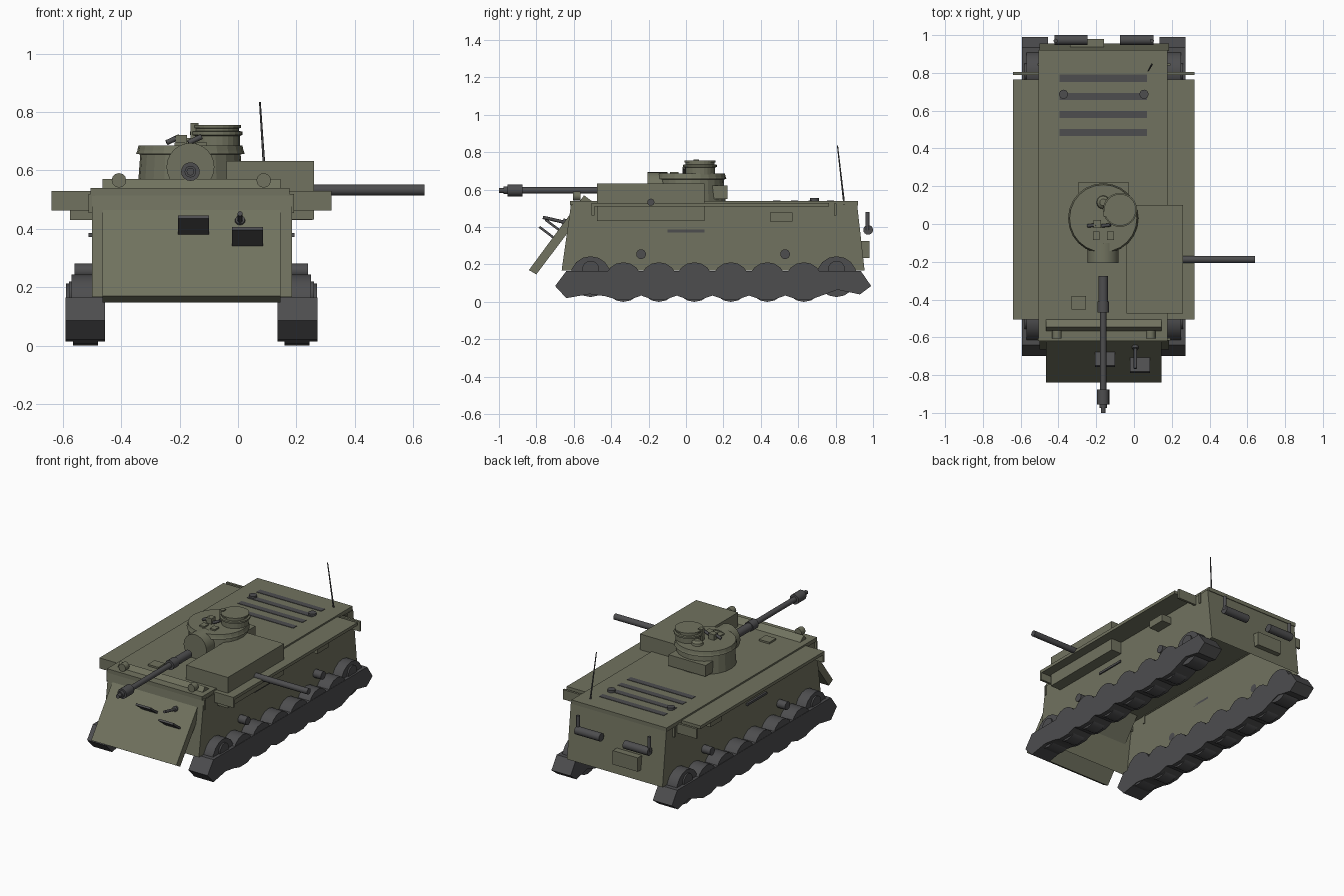
import bpy, bmesh, math
from mathutils import Vector

if "Cube" in bpy.data.objects:
    bpy.data.objects.remove(bpy.data.objects["Cube"])

CX = -0.16  # centre line of the vehicle


def material(name, rgb):
    m = bpy.data.materials.new(name)
    m.diffuse_color = (*rgb, 1)
    m.use_nodes = True
    m.node_tree.nodes["Principled BSDF"].inputs["Base Color"].default_value = m.diffuse_color
    return m


OLIVE = material("olive_paint", (0.165, 0.17, 0.115))
DARK = material("dark_steel", (0.075, 0.075, 0.078))


def finish(name, bm, mat):
    bmesh.ops.recalc_face_normals(bm, faces=bm.faces)
    me = bpy.data.meshes.new(name)
    bm.to_mesh(me)
    bm.free()
    me.materials.append(mat)
    ob = bpy.data.objects.new(name, me)
    bpy.context.collection.objects.link(ob)
    return ob


def box(name, x, y, z, mat=OLIVE):
    """Box from (min, max) ranges."""
    bm = bmesh.new()
    bmesh.ops.create_cube(bm, size=1)
    for v in bm.verts:
        v.co = [(r[0] + r[1]) / 2 + c * (r[1] - r[0]) for r, c in zip((x, y, z), v.co)]
    return finish(name, bm, mat)


def profile(name, pts, x0, x1, mat=OLIVE, open_ends=False):
    """Side (y, z) outline extruded across x; open_ends drops level faces."""
    bm = bmesh.new()
    face = bm.faces.new([bm.verts.new((x0, y, z)) for y, z in pts])
    new = bmesh.ops.extrude_face_region(bm, geom=[face], use_keep_orig=True)["geom"]
    bmesh.ops.translate(bm, vec=(x1 - x0, 0, 0),
                        verts=[g for g in new if isinstance(g, bmesh.types.BMVert)])
    bmesh.ops.recalc_face_normals(bm, faces=bm.faces)
    if open_ends:
        level = [f for f in bm.faces if abs(f.normal.z) > 0.9]
        bmesh.ops.delete(bm, geom=level, context='FACES')
    return finish(name, bm, mat)


def rod(name, a, b, r, mat=OLIVE, r2=None, n=16):
    """Cylinder or cone between two points."""
    a, b = Vector(a), Vector(b)
    bm = bmesh.new()
    bmesh.ops.create_cone(bm, cap_ends=True, segments=n, radius1=r,
                          radius2=r if r2 is None else r2, depth=(b - a).length)
    q = Vector((0, 0, 1)).rotation_difference(b - a)
    for v in bm.verts:
        v.co = q @ v.co + (a + b) / 2
    ob = finish(name, bm, mat)
    for p in ob.data.polygons:
        p.use_smooth = len(p.vertices) == 4
    return ob


def lathe(name, x, y, steps, mat=OLIVE, n=24):
    """Stacked rings (radius, z) about a vertical axis."""
    bm = bmesh.new()
    rings = [[bm.verts.new((x + r * math.cos(i * math.tau / n), y + r * math.sin(i * math.tau / n), z))
              for i in range(n)] for r, z in steps]
    for lo, hi in zip(rings, rings[1:]):
        for i in range(n):
            bm.faces.new((lo[i], lo[(i + 1) % n], hi[(i + 1) % n], hi[i]))
    bm.faces.new(rings[0])
    bm.faces.new(rings[-1])
    return finish(name, bm, mat)


# Hull shell (open underneath), deck and sloped front plate
profile("hull", [(-0.665, 0.167), (-0.615, 0.52), (0.915, 0.52), (0.955, 0.167)],
        CX - 0.34, CX + 0.345, open_ends=True)
box("deck", (CX - 0.345, CX + 0.337), (-0.62, 0.92), (0.515, 0.54))
profile("front_plate", [(-0.84, 0.17), (-0.80, 0.147), (-0.505, 0.54), (-0.545, 0.57)], CX - 0.305, CX + 0.305)

# Running gear and fenders, both sides
wheel_y = [-0.335, -0.145, 0.045, 0.24, 0.435, 0.63]
track = [(-0.64, 0.165), (-0.70, 0.085), (-0.64, 0.02), (-0.515, 0.042), (-0.43, 0.03)]
for y in wheel_y:
    track += [(y - 0.04, 0.014), (y + 0.04, 0.014), (y + 0.096, 0.034)]
track += [(0.81, 0.065), (0.93, 0.04), (0.99, 0.085), (0.935, 0.165)]
for side, s in (("left", -1), ("right", 1)):
    def xr(a, b):
        return tuple(sorted((CX + s * a, CX + s * b)))
    profile(side + "_track", track, *xr(0.295, 0.432), DARK)
    for i, y in enumerate(wheel_y):
        rod(f"{side}_road_wheel_{i}", (CX + s * 0.30, y, 0.113), (CX + s * 0.43, y, 0.113), 0.099, DARK)
        rod(f"{side}_wheel_tread_{i}", (CX + s * 0.32, y, 0.10), (CX + s * 0.405, y, 0.10), 0.10, DARK)
    for part, y in (("drive", -0.51), ("idler", 0.805)):
        rod(f"{side}_{part}_wheel", (CX + s * 0.30, y, 0.135), (CX + s * 0.41, y, 0.135), 0.109, DARK)
        rod(f"{side}_{part}_hub", (CX + s * 0.41, y, 0.175), (CX + s * 0.42, y, 0.175), 0.045, DARK)
    for i, y in enumerate((-0.24, 0.53)):
        rod(f"{side}_return_roller_{i}", (CX + s * 0.34, y, 0.255), (CX + s * 0.40, y, 0.255), 0.026, DARK)
    box(side + "_fender", xr(0.335, 0.48), (-0.505, 0.765), (0.51, 0.53))
    box(side + "_mud_flap", xr(0.335, 0.48), (0.79, 0.805), (0.462, 0.525))
    box(side + "_fender_front_lip", xr(0.335, 0.48), (-0.505, -0.49), (0.462, 0.525))
    box(side + "_tool_box", xr(0.34, 0.415), (0.45, 0.57), (0.43, 0.477))
    box(side + "_side_rail", xr(0.34, 0.353), (-0.10, 0.10), (0.372, 0.386), DARK)
    for i, y in enumerate((-0.61, 0.845)):
        box(f"{side}_corner_bracket_{i}", xr(0.33, 0.352), (y - 0.006, y + 0.006), (0.455, 0.52))
    # Headlight, exhaust and its outer pipe
    x = CX + s * 0.248
    rod(side + "_headlight", (x, -0.605, 0.566), (x, -0.565, 0.566), 0.025, n=12)
    rod(side + "_exhaust", (CX + s * 0.085, 0.974, 0.385), (CX + s * 0.262, 0.974, 0.385), 0.026, DARK)
    rod(side + "_exhaust_pipe", (CX + s * 0.255, 0.97, 0.385), (CX + s * 0.255, 0.97, 0.48), 0.011, DARK, n=10)
    rod(side + "_deck_cap", (CX + s * 0.213, 0.687, 0.54), (CX + s * 0.213, 0.687, 0.555), 0.024, DARK)
box("rear_box", (-0.34, -0.16), (0.93, 0.98), (0.235, 0.325))

# Engine louvres, hatch and antenna
for i, y in enumerate((0.485, 0.58, 0.675, 0.772)):
    box(f"louvre_{i}", (-0.395, 0.07), (y - 0.019, y + 0.019), (0.53, 0.543), DARK)
box("driver_hatch", (-0.33, -0.255), (-0.452, -0.382), (0.53, 0.551))
rod("antenna", (0.095, 0.845, 0.53), (0.075, 0.81, 0.835), 0.005, DARK, 0.003, n=8)

# Side casemate with its gun
box("side_casemate", (-0.04, 0.26), (-0.475, 0.10), (0.432, 0.632))
rod("side_gun", (0.24, -0.188, 0.533), (0.64, -0.188, 0.533), 0.019, DARK)

# Visor slabs and ball gun on the front plate
for i, (x, y, z) in enumerate(((-0.153, -0.71, 0.407), (0.032, -0.742, 0.368))):
    profile(f"visor_{i}", [(y - 0.046, z + 0.028), (y - 0.038, z + 0.038), (y + 0.06, z - 0.036),
                           (y + 0.052, z - 0.046)], x - 0.053, x + 0.053, DARK)
rod("ball_gun_mount", (0.007, -0.625, 0.415), (0.007, -0.66, 0.432), 0.023, DARK, 0.016)
rod("ball_gun_barrel", (0.007, -0.65, 0.426), (0.007, -0.765, 0.452), 0.009, DARK, n=8)

# Turret with rim, bin and mantlet
TX, TY = -0.163, 0.03
lathe("turret", TX, TY, [(0.181, 0.535), (0.172, 0.655), (0.186, 0.657), (0.182, 0.668), (0.178, 0.686)])
box("turret_bin", (-0.295, -0.03), (0.14, 0.222), (0.55, 0.622))
rod("mantlet", (TX, -0.10, 0.612), (TX, -0.207, 0.612), 0.082, n=24)

# Main gun in stepped sections
for name, y0, y1, r in (("gun_sleeve", -0.275, -0.41, 0.026), ("gun_collar", -0.41, -0.468, 0.031),
                        ("gun_barrel", -0.46, -0.88, 0.017), ("muzzle_brake", -0.875, -0.955, 0.032),
                        ("muzzle_neck", -0.95, -0.975, 0.02), ("muzzle_tip", -0.975, -1.0, 0.013)):
    rod(name, (TX, y0, 0.596), (TX, y1, 0.596), r, DARK)

# Cupola and roof fittings
QX, QY = -0.074, 0.075
lathe("cupola", QX, QY, [(0.08, 0.68), (0.08, 0.718), (0.09, 0.722), (0.09, 0.733), (0.078, 0.735),
                         (0.078, 0.744), (0.084, 0.746), (0.084, 0.755)])
lathe("roof_vent", TX, 0.115, [(0.037, 0.68), (0.033, 0.70), (0.018, 0.712)], n=16)
for i, x in enumerate((-0.2, -0.125)):
    box(f"roof_periscope_{i}", (x - 0.018, x + 0.018), (-0.085, -0.04), (0.68, 0.695))
    rod(f"roof_handle_{i}", (x - 0.045, -0.01, 0.695), (x, -0.005, 0.716), 0.009, DARK, n=8)
box("roof_sight", (-0.215, -0.175), (-0.02, 0.02), (0.68, 0.722))
box("sight_head", (-0.162, -0.135), (0.04, 0.07), (0.68, 0.762))
